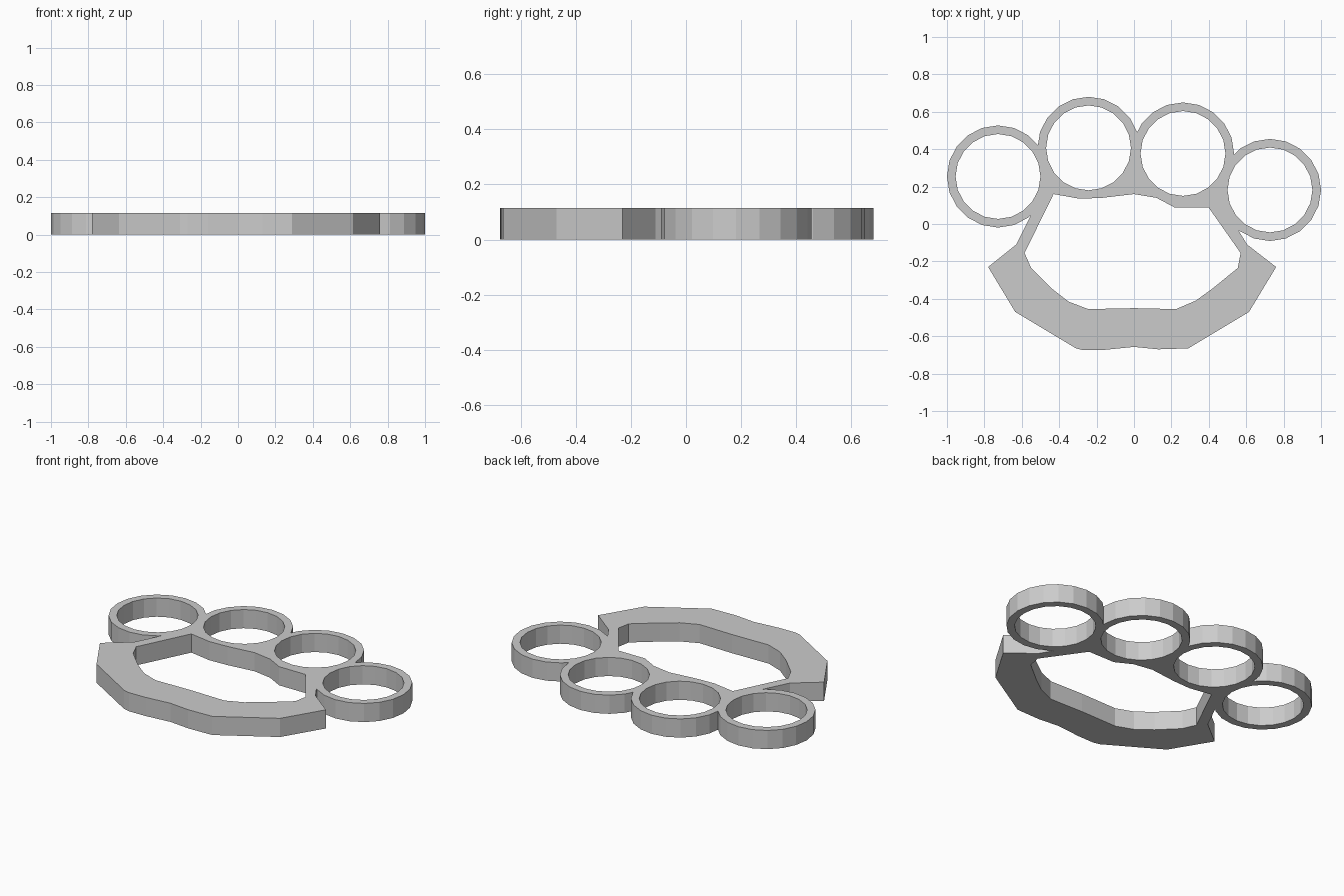
import bpy, bmesh, math

if "Cube" in bpy.data.objects:
    bpy.data.objects.remove(bpy.data.objects["Cube"])

H = 0.115          # plate thickness
R_OUT, R_IN = 0.273, 0.227
SIDES = 20
RINGS = [(-0.727, 0.254), (-0.243, 0.407), (0.262, 0.377), (0.727, 0.182)]


def prism(name, pts, z0=0.0, z1=H):
    """Extrude a flat outline into a solid."""
    bm = bmesh.new()
    face = bm.faces.new([bm.verts.new((x, y, z0)) for x, y in pts])
    ext = bmesh.ops.extrude_face_region(bm, geom=[face])
    for v in ext["geom"]:
        if isinstance(v, bmesh.types.BMVert):
            v.co.z = z1
    bmesh.ops.recalc_face_normals(bm, faces=bm.faces[:])
    me = bpy.data.meshes.new(name)
    bm.to_mesh(me)
    bm.free()
    ob = bpy.data.objects.new(name, me)
    bpy.context.collection.objects.link(ob)
    return ob


def circle(c, r):
    return [(c[0] + r * math.cos(2 * math.pi * i / SIDES),
             c[1] + r * math.sin(2 * math.pi * i / SIDES)) for i in range(SIDES)]


def boolean(target, tool, op):
    m = target.modifiers.new(op.lower(), 'BOOLEAN')
    m.operation, m.object, m.solver = op, tool, 'EXACT'
    bpy.context.view_layer.objects.active = target
    bpy.ops.object.modifier_apply(modifier=m.name)
    bpy.data.objects.remove(tool)


# Palm grip outline, running behind the finger rings at the top
grip = [(-0.555, 0.04), (-0.63, -0.11), (-0.78, -0.23), (-0.635, -0.47),
        (-0.31, -0.665), (-0.27, -0.675), (-0.16, -0.673), (0, -0.657),
        (0.13, -0.67), (0.29, -0.665), (0.615, -0.47), (0.76, -0.23),
        (0.605, -0.11), (0.565, -0.045), (0.54, 0.02), (0.51, 0.25),
        (0.25, 0.3), (0.01, 0.35), (-0.25, 0.31), (-0.475, 0.3), (-0.51, 0.2)]
# Opening between grip and rings
opening = [(-0.43, 0.16), (-0.29, 0.135), (-0.17, 0.14), (0, 0.16), (0.12, 0.14),
           (0.22, 0.087), (0.40, 0.087), (0.57, -0.155), (0.555, -0.235),
           (0.42, -0.345), (0.33, -0.41), (0.225, -0.455), (0, -0.45),
           (-0.245, -0.455), (-0.35, -0.415), (-0.44, -0.345),
           (-0.55, -0.235), (-0.585, -0.155)]

body = prism("ringed_grip", grip)

# Finger ring discs joined to the grip
for c in RINGS:
    boolean(body, prism("ring_disc", circle(c, R_OUT)), 'UNION')

# Finger holes and palm opening
for pts in [circle(c, R_IN) for c in RINGS] + [opening]:
    boolean(body, prism("hole_cutter", pts, -0.1, H + 0.1), 'DIFFERENCE')
